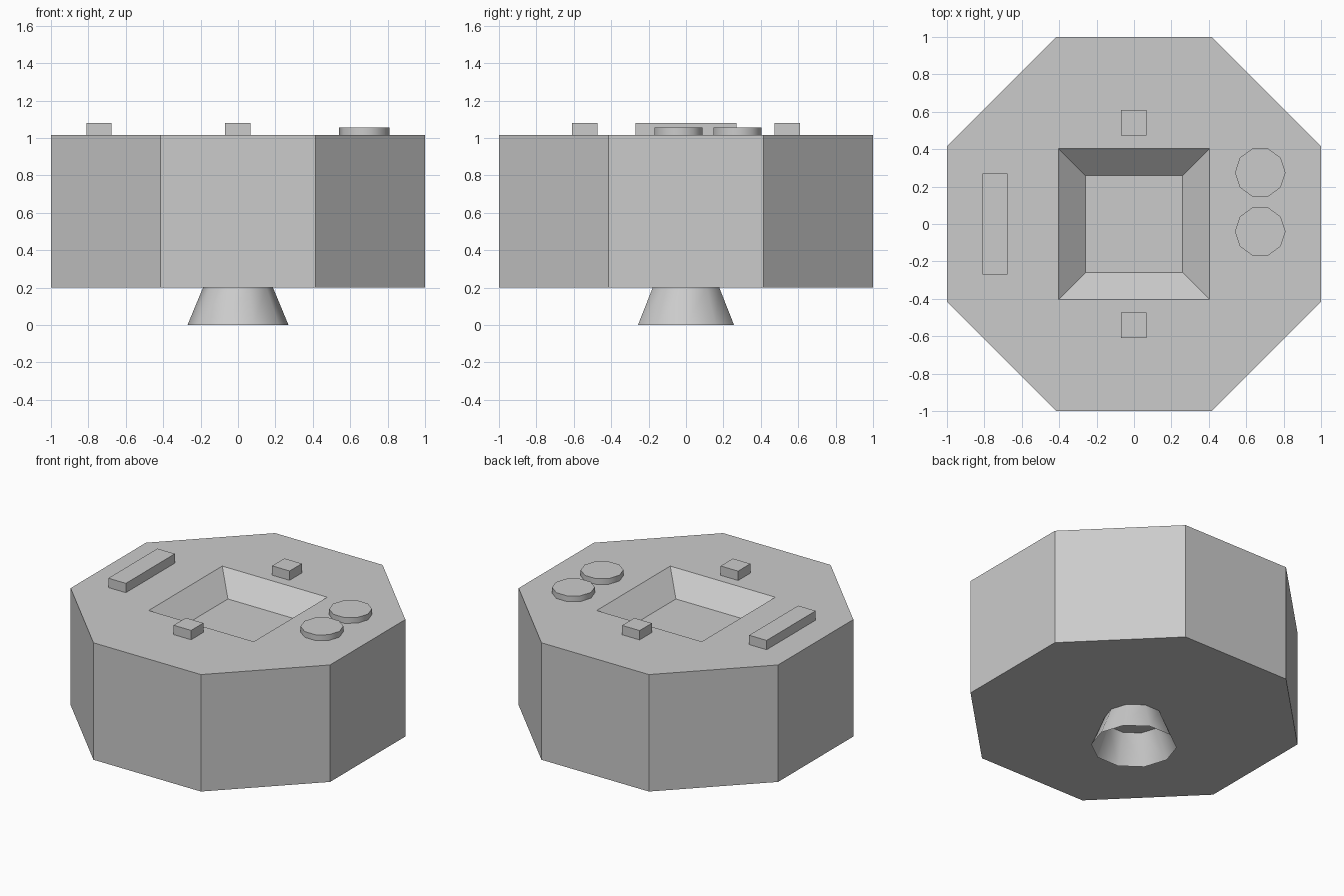
import bpy, bmesh, math

if "Cube" in bpy.data.objects:
    bpy.data.objects.remove(bpy.data.objects["Cube"])

TOP, BASE = 1.015, 0.2   # body top and underside heights


def finish(bm, name):
    bmesh.ops.recalc_face_normals(bm, faces=bm.faces[:])
    mesh = bpy.data.meshes.new(name)
    bm.to_mesh(mesh)
    bm.free()
    obj = bpy.data.objects.new(name, mesh)
    bpy.context.collection.objects.link(obj)
    return obj


def ring(bm, sides, radius, z, start):
    step = math.tau / sides
    return [bm.verts.new((radius * math.cos(start + i * step),
                          radius * math.sin(start + i * step), z))
            for i in range(sides)]


def walls(bm, a, b):
    n = len(a)
    for i in range(n):
        bm.faces.new((a[i], a[(i + 1) % n], b[(i + 1) % n], b[i]))


def box(name, center, size):
    bm = bmesh.new()
    bmesh.ops.create_cube(bm, size=1)
    bmesh.ops.scale(bm, vec=size, verts=bm.verts)
    bmesh.ops.translate(bm, vec=center, verts=bm.verts)
    return finish(bm, name)


def round_part(name, r_low, r_high, z_low, z_high, xy=(0, 0), cap=True):
    bm = bmesh.new()
    low = ring(bm, 10, r_low, z_low, 0)
    high = ring(bm, 10, r_high, z_high, 0)
    walls(bm, low, high)
    if cap:
        bm.faces.new(low)
        bm.faces.new(high)
    bmesh.ops.translate(bm, vec=(*xy, 0), verts=bm.verts)
    obj = finish(bm, name)
    bpy.ops.object.select_all(action='DESELECT')
    obj.select_set(True)
    bpy.context.view_layer.objects.active = obj
    bpy.ops.object.shade_smooth_by_angle(angle=math.radians(40))
    return obj


# Octagonal body with a sloped square recess in its top
bm = bmesh.new()
R = 1 / math.cos(math.pi / 8)
bottom = ring(bm, 8, R, BASE, math.pi / 8)
top = ring(bm, 8, R, TOP, math.pi / 8)
rim = ring(bm, 4, 0.405 * math.sqrt(2), TOP, math.pi / 4)
floor = ring(bm, 4, 0.26 * math.sqrt(2), TOP - 0.135, math.pi / 4)
bm.faces.new(bottom)
walls(bm, bottom, top)
for i in range(4):
    a, b, c = top[2 * i], top[2 * i + 1], top[(2 * i + 2) % 8]
    bm.faces.new((a, b, rim[i]))
    bm.faces.new((b, c, rim[(i + 1) % 4], rim[i]))
walls(bm, rim, floor)
bm.faces.new(floor)
bmesh.ops.dissolve_limit(bm, angle_limit=0.001, verts=bm.verts[:], edges=[
    e for e in bm.edges if False])
finish(bm, "body")

# Hollow flared foot
round_part("foot", 0.27, 0.187, 0, BASE, cap=False)

# Round buttons
for i, y in enumerate((0.275, -0.04)):
    round_part(f"round_button_{i + 1}", 0.135, 0.135, TOP, 1.055, (0.675, y))

# Long bar and two small blocks
z, h = (TOP + 1.08) / 2, 1.08 - TOP
box("side_bar", (-0.743, 0, z), (0.135, 0.54, h))
for name, s in (("front_block", -1), ("back_block", 1)):
    box(name, (-0.002, s * 0.542, z), (0.135, 0.135, h))
